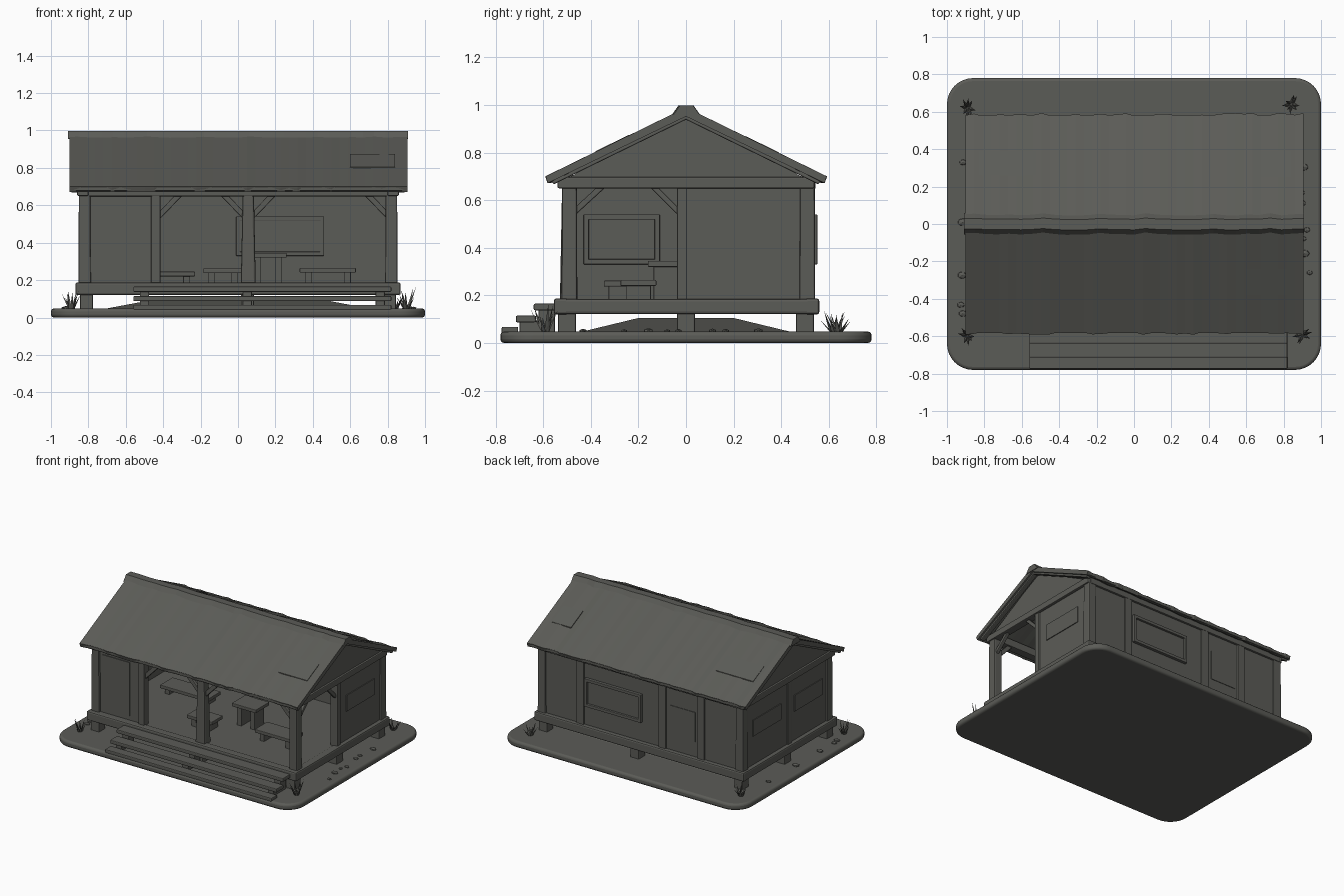
import bpy, bmesh, math, random
from mathutils import Vector, Matrix

if "Cube" in bpy.data.objects:
    bpy.data.objects.remove(bpy.data.objects["Cube"])

random.seed(4)
grey = bpy.data.materials.new("weathered grey")
grey.diffuse_color = (0.105, 0.106, 0.095, 1)
grey.use_nodes = True
grey.node_tree.nodes["Principled BSDF"].inputs["Base Color"].default_value = grey.diffuse_color


def finish(bm, name, bevel=0.0, seg=2):
    bmesh.ops.recalc_face_normals(bm, faces=bm.faces[:])
    me = bpy.data.meshes.new(name)
    bm.to_mesh(me)
    bm.free()
    ob = bpy.data.objects.new(name, me)
    bpy.context.collection.objects.link(ob)
    me.materials.append(grey)
    if bevel:
        m = ob.modifiers.new("soft edges", "BEVEL")
        m.width, m.segments = bevel, seg
    return ob


def box(name, x0, x1, y0, y1, z0, z1, bevel=0.006, taper=1.0):
    bm = bmesh.new()
    bmesh.ops.create_cube(bm, size=1)
    c = Vector(((x0 + x1) / 2, (y0 + y1) / 2, (z0 + z1) / 2))
    for v in bm.verts:
        t = taper if v.co.z > 0 else 1.0
        v.co = Vector((v.co.x * (x1 - x0) * t, v.co.y * (y1 - y0) * t, v.co.z * (z1 - z0))) + c
    return finish(bm, name, bevel)


def beam(name, a, b, w, d):
    """Square timber running from a to b."""
    a, b = Vector(a), Vector(b)
    bm = bmesh.new()
    bmesh.ops.create_cube(bm, size=1)
    bmesh.ops.scale(bm, vec=(w, d, (b - a).length), verts=bm.verts)
    rot = (b - a).to_track_quat("Z", "Y").to_matrix().to_4x4()
    bmesh.ops.transform(bm, matrix=Matrix.Translation((a + b) / 2) @ rot, verts=bm.verts)
    return finish(bm, name, 0.005)


def prism(name, profile, x0, x1, cuts=1, bevel=0.0, rough=None):
    """Extrude a (y, z) outline along x; rough(y, z) gives the wobble of a point."""
    bm = bmesh.new()
    rings = []
    for i in range(cuts + 1):
        x = x0 + (x1 - x0) * i / cuts
        j = random.uniform(-1, 1)
        rings.append([bm.verts.new((x, y + (rough(y) * j if rough else 0), z)) for y, z in profile])
    n = len(profile)
    for r, s in zip(rings, rings[1:]):
        for k in range(n):
            bm.faces.new((r[k], r[(k + 1) % n], s[(k + 1) % n], s[k]))
    bm.faces.new(rings[0])
    bm.faces.new(rings[-1])
    return finish(bm, name, bevel)


# Rounded ground slab
bm = bmesh.new()
rim = []
for cx, cy, start in ((0.86, 0.64, 0), (-0.86, 0.64, 90), (-0.86, -0.64, 180), (0.86, -0.64, 270)):
    for i in range(9):
        a = math.radians(start + i * 90 / 8)
        rim.append(bm.verts.new((cx + 0.14 * math.cos(a), cy + 0.14 * math.sin(a), 0)))
f = bm.faces.new(rim)
up = bmesh.ops.extrude_face_region(bm, geom=[f])["geom"]
for v in up:
    if isinstance(v, bmesh.types.BMVert):
        v.co.z = 0.048
slab = finish(bm, "ground_slab", 0.016, 3)
slab.modifiers["soft edges"].limit_method = 'ANGLE'
bpy.context.view_layer.objects.active = slab
slab.select_set(True)
bpy.ops.object.shade_smooth_by_angle()

# Low earth mound under the house
bm = bmesh.new()
bmesh.ops.create_cube(bm, size=1)
for v in bm.verts:
    hi = v.co.z > 0
    v.co = (v.co.x * (0.8 if hi else 1.6), v.co.y * (0.4 if hi else 1.02), 0.105 if hi else 0.03)
finish(bm, "earth_mound")

# Short piles
for x in (-0.81, 0.05, 0.81):
    for y in (-0.5, 0.0, 0.5):
        box("pile", x - 0.035, x + 0.035, y - 0.038, y + 0.038, 0.03, 0.14)

# Deck, sill beams around it
box("deck", -0.85, 0.85, -0.53, 0.53, 0.135, 0.18)
for y in (-0.525, 0.53):
    box("long_sill", -0.87, 0.87, y - 0.03, y + 0.03, 0.12, 0.187, 0.01)
for s in (-1, 1):
    box("side_sill", s * 0.84 - 0.03, s * 0.84 + 0.03, -0.55, 0.56, 0.122, 0.185, 0.01)

# Front steps
for y0, y1, z in ((-0.64, -0.55, 0.165), (-0.715, -0.63, 0.115), (-0.775, -0.705, 0.068)):
    box("step_tread", -0.56, 0.82, y0, y1, z - 0.028, z, 0.006)
for x in (-0.5, 0.05, 0.76):
    box("step_support", x - 0.025, x + 0.025, -0.62, -0.55, 0.03, 0.14)
    box("step_support", x - 0.025, x + 0.025, -0.70, -0.6, 0.03, 0.09)

# Walls
box("back_wall", -0.83, 0.83, 0.50, 0.53, 0.17, 0.69, 0)
box("left_wall", -0.84, -0.81, -0.49, 0.52, 0.17, 0.69, 0)
box("right_wall", 0.81, 0.84, -0.02, 0.52, 0.17, 0.69, 0)
box("front_wall", -0.83, -0.45, -0.505, -0.475, 0.17, 0.69, 0)

# Corner posts, porch posts and back battens
for x in (-0.82, 0.82):
    for y in (-0.49, 0.51):
        box("corner_post", x - 0.033, x + 0.033, y - 0.033, y + 0.033, 0.17, 0.67, 0.008, 0.94)
    box("middle_post", x - 0.03, x + 0.03, -0.038, 0.005, 0.17, 0.67)
box("porch_post", -0.465, -0.415, -0.52, -0.465, 0.17, 0.67)
box("porch_post", 0.015, 0.095, -0.53, -0.455, 0.17, 0.67, 0.01, 0.75)
for x in (0.5, -0.18, -0.5):
    box("back_batten", x - 0.03, x + 0.03, 0.52, 0.542, 0.17, 0.68)

# Top plates and tie beams
for y in (-0.495, 0.515):
    box("top_plate", -0.84, 0.84, y - 0.03, y + 0.03, 0.648, 0.705)
for s in (-1, 1):
    box("tie_beam", s * 0.83 - 0.03, s * 0.83 + 0.03, -0.54, 0.54, 0.65, 0.697)
    prism("gable_wall", [(-0.54, 0.67), (0.54, 0.67), (0, 0.96)], s * 0.83 - 0.015, s * 0.83 + 0.015)

# Diagonal braces
for x, d in ((-0.43, 1), (0.04, -1), (0.07, 1), (0.81, -1)):
    beam("front_brace", (x, -0.49, 0.535), (x + d * 0.12, -0.49, 0.66), 0.025, 0.03)
beam("side_brace", (0.825, -0.47, 0.55), (0.825, -0.35, 0.66), 0.025, 0.025)
beam("side_brace", (0.825, -0.03, 0.55), (0.825, -0.14, 0.66), 0.025, 0.025)

# Raised wall panels
for s in (-1, 1):
    box("side_panel", s * 0.842 - 0.004, s * 0.842 + 0.004, 0.08, 0.41, 0.40, 0.52, 0)
box("left_front_panel", -0.846, -0.838, -0.41, -0.08, 0.40, 0.52, 0)
box("front_panel", -0.77, -0.54, -0.511, -0.503, 0.22, 0.62, 0)
box("back_panel", -0.45, -0.24, 0.526, 0.534, 0.30, 0.52, 0)


# Framed shutters: back wall (both faces) and inside of left wall
def frame(name, p0, p1, depth0, depth1, along_x):
    z0, z1, t = 0.33, 0.54, 0.022
    for a, b, c, d in ((p0, p1, z0, z0 + t), (p0, p1, z1 - t, z1), (p0, p0 + t, z0, z1), (p1 - t, p1, z0, z1)):
        if along_x:
            box(name, a, b, depth0, depth1, c, d, 0.003)
        else:
            box(name, depth0, depth1, a, b, c, d, 0.003)


frame("back_window_frame", -0.01, 0.46, 0.485, 0.552, True)
box("back_window_pane", 0, 0.45, 0.494, 0.536, 0.34, 0.53, 0)
frame("left_window_frame", -0.43, -0.11, -0.812, -0.79, False)

# Roof with ragged eaves, barge boards and ridge cap
for s in (-1, 1):
    slope = [(s * 0.585, 0.70), (0, 0.99), (0, 0.952), (s * 0.575, 0.672)]
    prism("roof_slope", slope, -0.9, 0.905, 40, 0, lambda y: 0.008 if abs(y) > 0.3 else 0)
    for e in (-1, 1):
        beam("barge_board", (e * 0.875, s * 0.565, 0.682), (e * 0.875, 0, 0.958), 0.035, 0.035)
    beam("eave_pole", (-0.89, s * 0.572, 0.688), (0.89, s * 0.572, 0.688), 0.022, 0.022)
prism("ridge_cap", [(-0.058, 0.955), (-0.028, 0.998), (0.028, 0.998), (0.058, 0.955)], -0.91, 0.91, 30, 0,
      lambda y: 0.004)

# Roof patches lying on the slopes
for x0, x1, s, y0, y1 in ((0.6, 0.84, -1, 0.24, 0.38), (-0.83, -0.52, 1, 0.26, 0.39), (0.68, 0.84, 1, 0.25, 0.39)):
    h = lambda y: 0.99 - 0.4957 * y
    prism("roof_patch", [(s * y0, h(y0) - 0.003), (s * y1, h(y1) - 0.003), (s * y1, h(y1) + 0.004),
                         (s * y0, h(y0) + 0.004)], x0, x1)


# Tables and benches inside
def table(name, x, y, w, d, top):
    box(name + "_top", x - w / 2, x + w / 2, y - d / 2, y + d / 2, top - 0.025, top, 0.004)
    for sx in (-1, 1):
        cx = x + sx * (w / 2 - 0.045)
        box(name + "_leg", cx - 0.018, cx + 0.018, y - d * 0.35, y + d * 0.35, 0.17, top - 0.02, 0.003)


table("right_bench", 0.48, -0.20, 0.30, 0.15, 0.265)
table("tall_table", 0.16, -0.08, 0.20, 0.16, 0.345)
table("middle_bench", -0.08, -0.28, 0.21, 0.13, 0.262)
table("left_bench", -0.43, 0.05, 0.40, 0.15, 0.245)

# Grass tufts and pebbles at the corners
for gx, gy, h in ((-0.89, -0.60, 0.11), (0.90, -0.59, 0.13), (0.84, 0.64, 0.10), (-0.89, 0.62, 0.10)):
    bm = bmesh.new()
    for i in range(8):
        a = i * math.tau / 8 + random.uniform(-0.3, 0.3)
        out = Vector((math.cos(a), math.sin(a), 0))
        side = Vector((-out.y, out.x, 0)) * 0.01
        base = Vector((gx, gy, 0.042)) + out * 0.012
        tip = base + out * random.uniform(0.02, 0.045) + Vector((0, 0, h * random.uniform(0.5, 1)))
        p = [bm.verts.new(c) for c in (base - side, base + side, base - out * 0.012, tip)]
        for t in ((0, 1, 3), (1, 2, 3), (2, 0, 3), (0, 2, 1)):
            bm.faces.new([p[k] for k in t])
    finish(bm, "grass_tuft")
for i in range(12):
    bm = bmesh.new()
    bmesh.ops.create_icosphere(bm, subdivisions=1, radius=random.uniform(0.012, 0.022))
    bmesh.ops.scale(bm, vec=(1.3, 1, 0.6), verts=bm.verts)
    at = (random.choice((-1, 1)) * random.uniform(0.87, 0.94), random.uniform(-0.6, 0.4), 0.05)
    bmesh.ops.translate(bm, vec=at, verts=bm.verts)
    finish(bm, "pebble")
